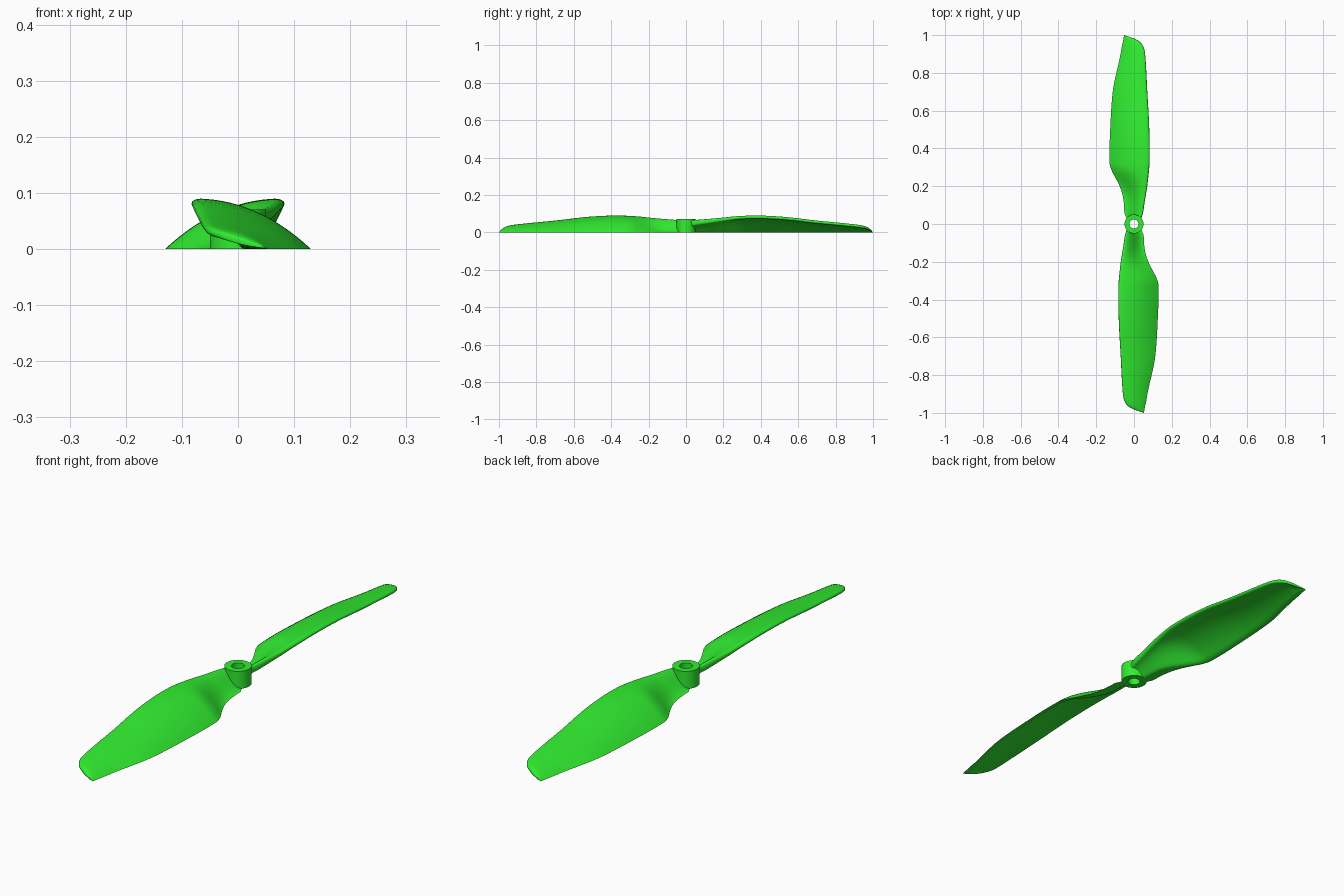
import bpy, bmesh
from math import pi, cos, sin, radians, sqrt

if "Cube" in bpy.data.objects:
    bpy.data.objects.remove(bpy.data.objects["Cube"])

green = bpy.data.materials.new("green")
green.diffuse_color = (0.03, 0.85, 0.03, 1)
green.use_nodes = True
green.node_tree.nodes["Principled BSDF"].inputs["Base Color"].default_value = green.diffuse_color

# Blade stations: y, low trailing edge x, high leading edge x, top height, thickness
STATIONS = [
    (0.028, -0.040, 0.040, 0.066, 0.032), (0.06, -0.051, 0.048, 0.068, 0.030),
    (0.10, -0.053, 0.054, 0.071, 0.028), (0.15, -0.060, 0.062, 0.075, 0.025),
    (0.20, -0.076, 0.070, 0.080, 0.023), (0.25, -0.101, 0.076, 0.085, 0.021),
    (0.28, -0.117, 0.079, 0.087, 0.020), (0.32, -0.129, 0.082, 0.089, 0.019),
    (0.38, -0.130, 0.083, 0.090, 0.019), (0.50, -0.126, 0.081, 0.085, 0.018),
    (0.69, -0.114, 0.071, 0.064, 0.017), (0.90, -0.071, 0.059, 0.043, 0.016),
    (0.93, -0.066, 0.053, 0.039, 0.016), (0.96, -0.060, 0.036, 0.032, 0.014),
    (0.98, -0.056, 0.004, 0.021, 0.012), (0.993, -0.054, -0.030, 0.009, 0.006),
    (1.0, -0.053, -0.050, 0.002, 0.001)]


def interpolate(a, b, c, d, t):
    """Smooth value between stations b and c, using limited slopes."""
    def slope(p, q, r):
        s0, s1 = [(n - m) / (v - u) for (u, m), (v, n) in ((p, q), (q, r))]
        return 0 if s0 * s1 <= 0 else 2 * s0 * s1 / (s0 + s1)
    h = c[0] - b[0]
    m0, m1 = slope(a, b, c) * h, slope(b, c, d) * h
    return ((2*t**3 - 3*t*t + 1) * b[1] + (t**3 - 2*t*t + t) * m0
            + (3*t*t - 2*t**3) * c[1] + (t**3 - t*t) * m1)


def sections(steps=5):
    first, last = STATIONS[0], STATIONS[-1]
    pts = [(first[0] - 0.03,) + first[1:]] + STATIONS + [(last[0] + 0.01,) + last[1:]]
    for i in range(1, len(pts) - 2):
        for k in range(steps):
            t = k / steps
            yield [pts[i][0] + t * (pts[i+1][0] - pts[i][0])] + [
                interpolate(*[(p[0], p[j]) for p in pts[i-1:i+3]], t) for j in range(1, 5)]
    yield list(last)


# Chord positions, packed at the rounded leading edge
CHORD = [0, 0.006, 0.02, 0.045, 0.08, 0.13] + [0.13 + 0.87 * k / 14 for k in range(1, 15)]


def section_ring(y, low, high, h, thick):
    w = min(1, max(0, (0.30 - y) / 0.18))
    w = w * w * (3 - 2 * w)              # root sections become S-shaped
    top, under = [], []
    for u in CHORD:
        camber = h * ((1 - w) * (1 - u**2.2) + w * (0.5 + 0.5 * cos(pi * u)))
        s = min(1, u / 0.08)
        nose = thick / 2 * (1 - sqrt(max(0, 1 - (1 - s)**2)))
        x = high + (low - high) * u
        top.append((x, y, max(0, camber - nose)))
        under.append((x, y, max(0, camber - thick * (1 - 0.35 * u) + nose)))
    return top + under[-2:0:-1]


def finish(name, bm, angle):
    bmesh.ops.recalc_face_normals(bm, faces=bm.faces)
    me = bpy.data.meshes.new(name)
    bm.to_mesh(me)
    bm.free()
    me.shade_smooth()
    me.set_sharp_from_angle(angle=radians(angle))
    me.materials.append(green)
    ob = bpy.data.objects.new(name, me)
    bpy.context.collection.objects.link(ob)
    return ob


# Lofted blade
bm = bmesh.new()
rings = [[bm.verts.new(p) for p in section_ring(*s)] for s in sections()]
n = len(rings[0])
for a, b in zip(rings, rings[1:]):
    for i in range(n):
        j = (i + 1) % n
        bm.faces.new((a[i], a[j], b[j], b[i]))
bm.faces.new(rings[0])
bm.faces.new(rings[-1])
blade = finish("blade_back", bm, 45)

# Opposite blade, turned half a revolution
other = blade.copy()
other.name = "blade_front"
other.rotation_euler.z = pi
bpy.context.collection.objects.link(other)

# Hub with through hole
bm = bmesh.new()
profile = [(0.024, 0), (0.05, 0), (0.05, 0.07), (0.024, 0.07)]
seg = 48
hub = [[bm.verts.new((r * cos(2*pi*k/seg), r * sin(2*pi*k/seg), z)) for r, z in profile]
       for k in range(seg)]
for k in range(seg):
    a, b = hub[k], hub[(k + 1) % seg]
    for i in range(4):
        j = (i + 1) % 4
        bm.faces.new((a[i], a[j], b[j], b[i]))
finish("hub", bm, 30)
